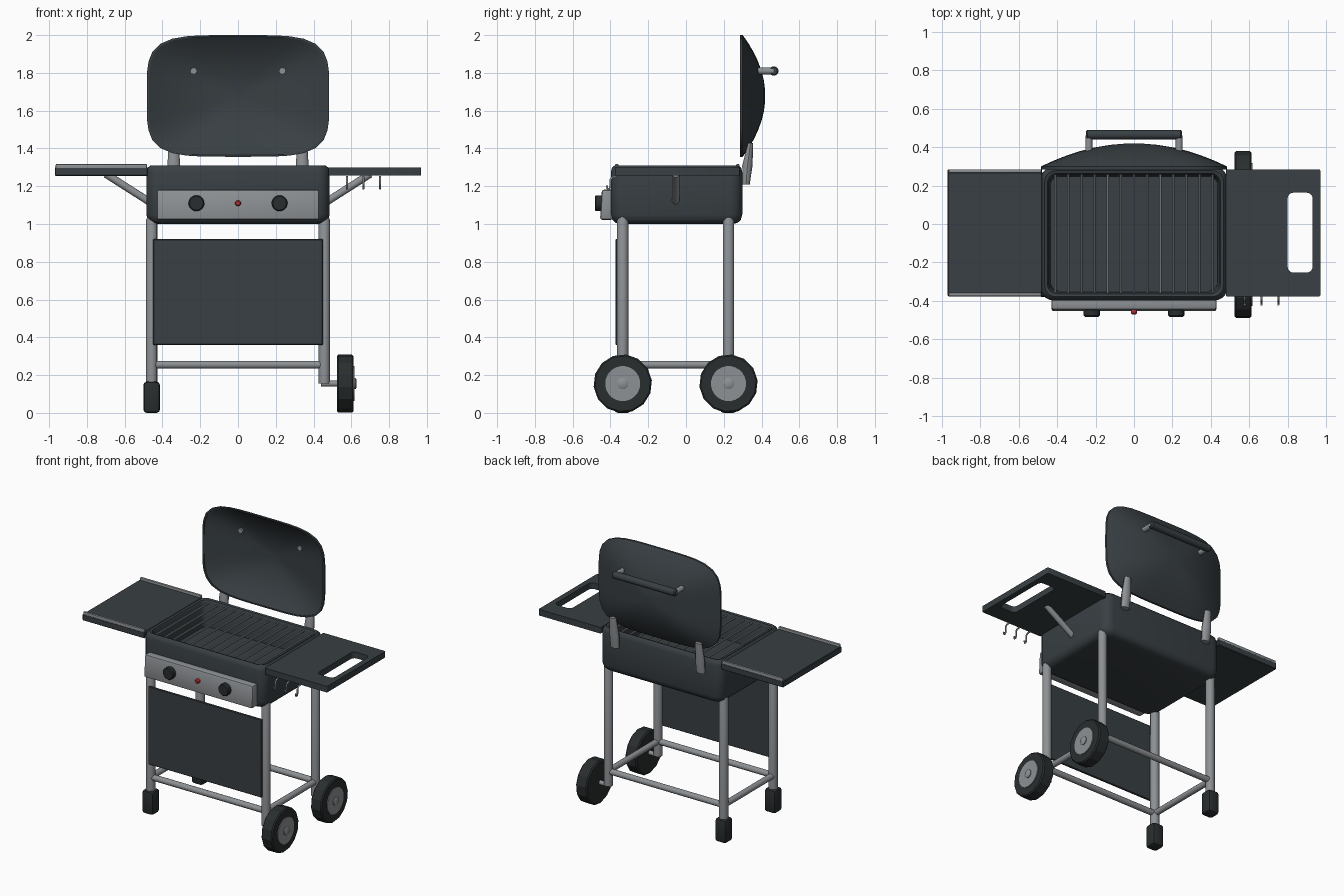
import bpy, bmesh
from math import cos, sin, pi, radians
from mathutils import Vector

if "Cube" in bpy.data.objects:
    bpy.data.objects.remove(bpy.data.objects["Cube"])


def material(name, rgb):
    m = bpy.data.materials.new(name)
    m.diffuse_color = (*rgb, 1)
    m.use_nodes = True
    m.node_tree.nodes["Principled BSDF"].inputs["Base Color"].default_value = m.diffuse_color
    return m


DARK = material("dark_enamel", (0.040, 0.050, 0.056))
BLACK = material("black_rubber", (0.022, 0.027, 0.028))
METAL = material("grey_metal", (0.27, 0.285, 0.30))
RED = material("red_plastic", (0.55, 0.03, 0.03))


def finish(bm, name, mat, angle=35):
    bmesh.ops.recalc_face_normals(bm, faces=bm.faces[:])
    me = bpy.data.meshes.new(name)
    bm.to_mesh(me)
    bm.free()
    for p in me.polygons:
        p.use_smooth = True
    me.set_sharp_from_angle(angle=radians(angle))
    me.materials.append(mat)
    ob = bpy.data.objects.new(name, me)
    bpy.context.collection.objects.link(ob)
    return ob


def loft(name, rings, mat, angle=35):
    """Skin a list of equal-length point rings and cap both ends."""
    bm = bmesh.new()
    vs = [[bm.verts.new(p) for p in ring] for ring in rings]
    n = len(vs[0])
    for a, b in zip(vs, vs[1:]):
        for i in range(n):
            bm.faces.new((a[i], a[(i + 1) % n], b[(i + 1) % n], b[i]))
    bm.faces.new(vs[0])
    bm.faces.new(vs[-1])
    return finish(bm, name, mat, angle)


def lathe(name, start, axis, profile, mat, segs=14, angle=35):
    """Revolve (radius, distance) pairs around an axis."""
    d = Vector(axis).normalized()
    u = d.orthogonal().normalized()
    v = d.cross(u)
    rings = [[Vector(start) + d * t + r * (u * cos(a) + v * sin(a))
              for a in (2 * pi * (i + 0.5) / segs for i in range(segs))]
             for r, t in profile]
    return loft(name, rings, mat, angle)


def rod(name, a, b, r, mat, segs=14):
    axis = Vector(b) - Vector(a)
    return lathe(name, a, axis, [(r, 0), (r, axis.length)], mat, segs)


def box(name, x, y, z, mat, bevel=0.0, segs=2):
    bm = bmesh.new()
    bmesh.ops.create_cube(bm, size=1)
    for v in bm.verts:
        for i, (lo, hi) in enumerate((x, y, z)):
            v.co[i] = (lo + hi) / 2 + v.co[i] * (hi - lo)
    if bevel:
        bmesh.ops.bevel(bm, geom=bm.edges[:], offset=bevel, segments=segs,
                        profile=0.5, affect='EDGES')
    return finish(bm, name, mat)


def round_rect(x0, x1, y0, y1, r, z=0.0, steps=5):
    pts = []
    for k, (cx, cy) in enumerate(((x1 - r, y1 - r), (x0 + r, y1 - r),
                                  (x0 + r, y0 + r), (x1 - r, y0 + r))):
        for i in range(steps + 1):
            a = (k + i / steps) * pi / 2
            pts.append((cx + r * cos(a), cy + r * sin(a), z))
    return pts


# Firebox: open tub with rounded lower edge, rim and inner cavity
tub = [(0.05, 1.0), (0.025, 1.006), (0.008, 1.022), (0, 1.05), (0, 1.275),
       (0.006, 1.297), (0.02, 1.31), (0.034, 1.305), (0.042, 1.29), (0.05, 1.12)]
loft("firebox", [round_rect(-0.485 + i, 0.485 - i, -0.398 + i, 0.298 - i,
                            0.065 - i * 0.4, z) for i, z in tub], DARK)
for i in range(13):
    x = -0.41 + i * 0.82 / 12
    rod("grate_bar", (x, -0.36, 1.288), (x, 0.262, 1.288), 0.007, METAL, 8)

# Lid: thin superellipse dome standing open behind the firebox
def lid_ring(s, y):
    pts = []
    for i in range(48):
        c, q = cos(2 * pi * i / 48), sin(2 * pi * i / 48)
        f = s * (abs(c) ** 4.4 + abs(q) ** 4.4) ** (-1 / 4.4)
        pts.append((0.483 * f * c, y, 1.678 + 0.322 * f * q))
    return pts


steps = (0.08, 0.25, 0.42, 0.58, 0.72, 0.85, 0.95, 1.0)
lid = [lid_ring(s, 0.30 + 0.12 * (1 - s * s)) for s in steps]
lid += [lid_ring(1.0, 0.285), lid_ring(0.975, 0.285)]
lid += [lid_ring(s * 0.975, 0.29 + 0.12 * (1 - s * s)) for s in reversed(steps)]
loft("lid", lid, DARK)

# Lid handle and hinges
lathe("lid_handle", (-0.25, 0.465, 1.81), (1, 0, 0),
      [(0.018, 0), (0.025, 0.008), (0.025, 0.492), (0.018, 0.5)], DARK)
for sx in (-1, 1):
    rod("handle_post", (sx * 0.235, 0.36, 1.81), (sx * 0.235, 0.462, 1.81), 0.018, METAL)
    loft("lid_hinge",
         [[(sx * 0.34 + rx * cos(a), y + ry * sin(a), z)
           for a in (2 * pi * i / 14 for i in range(14))]
          for rx, ry, y, z in ((0.033, 0.02, 0.318, 1.21), (0.034, 0.028, 0.325, 1.31),
                               (0.026, 0.014, 0.342, 1.43))], METAL)

# Control panel, slightly tilted, with knobs and ignition button
panel = box("control_panel", (-0.43, 0.43), (-0.455, -0.385), (1.022, 1.182), METAL, 0.012)
for v in panel.data.vertices:
    v.co.y += 0.06 * (v.co.z - 1.022) if v.co.y < -0.42 else 0
for sx in (-1, 1):
    lathe("control_knob", (sx * 0.22, -0.44, 1.11), (0, -1, 0),
          [(0.042, 0), (0.042, 0.036), (0.036, 0.043)], BLACK, 18)
lathe("ignition_button", (0, -0.44, 1.11), (0, -1, 0),
      [(0.016, 0), (0.016, 0.024), (0.010, 0.032)], RED)

# Left side table with edge rails
box("left_table", (-0.97, -0.478), (-0.377, 0.285), (1.255, 1.30), DARK, 0.004, 1)
for y in (-0.367, 0.275):
    box("table_rail", (-0.965, -0.482), (y - 0.009, y + 0.009), (1.29, 1.317), METAL, 0.004)

# Right side table with a hand slot
cu = bpy.data.curves.new("right_table", 'CURVE')
cu.dimensions, cu.fill_mode, cu.extrude = '2D', 'BOTH', 0.022
for pts in (round_rect(0.478, 0.97, -0.377, 0.285, 0.006, steps=2),
            round_rect(0.80, 0.93, -0.253, 0.163, 0.03)):
    sp = cu.splines.new('POLY')
    sp.points.add(len(pts) - 1)
    for p, co in zip(sp.points, pts):
        p.co = (*co, 1)
    sp.use_cyclic_u = True
cu.materials.append(DARK)
table = bpy.data.objects.new("right_table", cu)
table.location.z = 1.278
bpy.context.collection.objects.link(table)
bpy.context.view_layer.objects.active = table
table.select_set(True)
bpy.ops.object.convert(target='MESH')

# Table struts
for sx in (-1, 1):
    rod("table_strut", (sx * 0.70, -0.055, 1.265), (sx * 0.465, -0.055, 1.115), 0.02, METAL)

# Tool hooks on the front edge of the right table
for x in (0.577, 0.664, 0.752):
    cu = bpy.data.curves.new("tool_hook", 'CURVE')
    cu.dimensions, cu.bevel_depth, cu.bevel_resolution = '3D', 0.006, 1
    cu.use_fill_caps = True
    path = [(-0.365, 1.25), (-0.39, 1.248), (-0.40, 1.235), (-0.40, 1.20),
            (-0.406, 1.187), (-0.416, 1.187), (-0.42, 1.205)]
    sp = cu.splines.new('POLY')
    sp.points.add(len(path) - 1)
    for p, (y, z) in zip(sp.points, path):
        p.co = (x, y, z, 1)
    cu.materials.append(METAL)
    hook = bpy.data.objects.new("tool_hook", cu)
    bpy.context.collection.objects.link(hook)
    bpy.ops.object.select_all(action='DESELECT')
    bpy.context.view_layer.objects.active = hook
    hook.select_set(True)
    bpy.ops.object.convert(target='MESH')

# Legs, feet, wheels and side cross bars
LX, YS = 0.457, (-0.335, 0.225)
for y in YS:
    for sx, z0 in ((-1, 0.12), (1, 0.155)):
        lathe("leg", (sx * LX, y, z0), (0, 0, 1),
              [(0.03, 0), (0.03, 1.02 - z0), (0.019, 1.05 - z0)], METAL)
    box("foot", (-LX - 0.044, -LX + 0.044), (y - 0.044, y + 0.044), (0, 0.165), BLACK, 0.018)
    rod("cross_bar", (-LX, y, 0.255), (LX, y, 0.255), 0.021, METAL)
    rod("axle", (0.44, y, 0.155), (0.54, y, 0.155), 0.016, METAL)
    lathe("wheel", (0.523, y, 0.155), (1, 0, 0),
          [(0.145, 0), (0.155, 0.008), (0.155, 0.08), (0.147, 0.088), (0.095, 0.088)],
          BLACK, 14, 20)
    lathe("wheel_hub", (0.60, y, 0.155), (1, 0, 0), [(0.093, 0), (0.093, 0.016)], METAL, 24)
    lathe("hub_cap", (0.60, y, 0.155), (1, 0, 0),
          [(0.03, 0), (0.03, 0.022), (0.022, 0.027)], METAL)
for sx in (-1, 1):
    rod("side_bar", (sx * LX, YS[0], 0.255), (sx * LX, YS[1], 0.255), 0.021, METAL)

# Front shield panel
box("front_panel", (-0.45, 0.45), (-0.374, -0.358), (0.36, 0.92), DARK, 0.004, 1)
